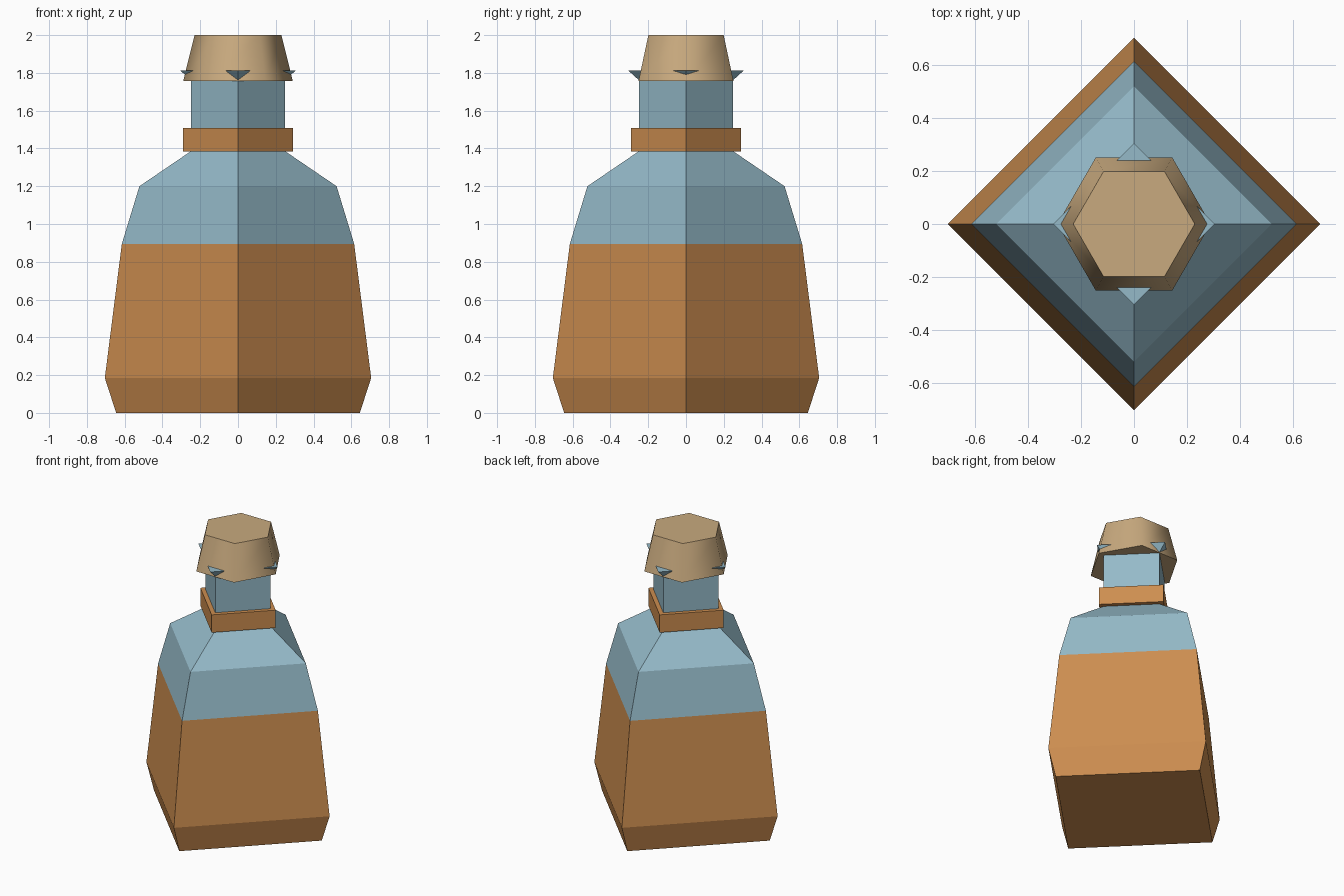
import bpy, bmesh, math

cube = bpy.data.objects.get("Cube")
if cube:
    bpy.data.objects.remove(cube, do_unlink=True)


def material(name, rgb):
    mat = bpy.data.materials.new(name)
    mat.use_nodes = True
    color = (*rgb, 1)
    mat.diffuse_color = color
    bsdf = next(n for n in mat.node_tree.nodes if n.type == 'BSDF_PRINCIPLED')
    bsdf.inputs["Base Color"].default_value = color
    return mat


amber = material("amber", (0.61, 0.27, 0.08))
glass = material("blue glass", (0.30, 0.49, 0.58))
cork_tan = material("cork tan", (0.58, 0.40, 0.21))


def stack(name, sides, profile, mats):
    """Closed prism through (radius, height) rings, first corner on +x."""
    bm = bmesh.new()
    rings = []
    for r, z in profile:
        angles = [math.tau * i / sides for i in range(sides)]
        rings.append([bm.verts.new((r * math.cos(a), r * math.sin(a), z)) for a in angles])
    for low, high in zip(rings, rings[1:]):
        for i in range(sides):
            j = (i + 1) % sides
            bm.faces.new((low[i], low[j], high[j], high[i]))
    bm.faces.new(rings[0][::-1])
    bm.faces.new(rings[-1])
    mesh = bpy.data.meshes.new(name)
    bm.to_mesh(mesh)
    bm.free()
    for m in mats:
        mesh.materials.append(m)
    obj = bpy.data.objects.new(name, mesh)
    bpy.context.collection.objects.link(obj)
    return obj


# Square bottle with shoulders, neck and flared lip
FILL = 0.895
bottle = stack("bottle", 4, [(0.645, 0), (0.705, 0.185), (0.615, FILL), (0.522, 1.2),
                             (0.25, 1.385), (0.25, 1.762), (0.305, 1.812)], [amber, glass])

# Liquid fills the lower part, clear glass above
for face in bottle.data.polygons:
    face.material_index = int(face.center.z > FILL)

# Band around the neck
stack("neck_band", 4, [(0.29, 1.385), (0.29, 1.508)], [amber])

# Six-sided stopper with softened sides
stopper = stack("stopper", 6, [(0.29, 1.757), (0.23, 2.0)], [cork_tan])
bpy.ops.object.select_all(action='DESELECT')
stopper.select_set(True)
bpy.context.view_layer.objects.active = stopper
bpy.ops.object.shade_smooth_by_angle(angle=math.radians(65))
